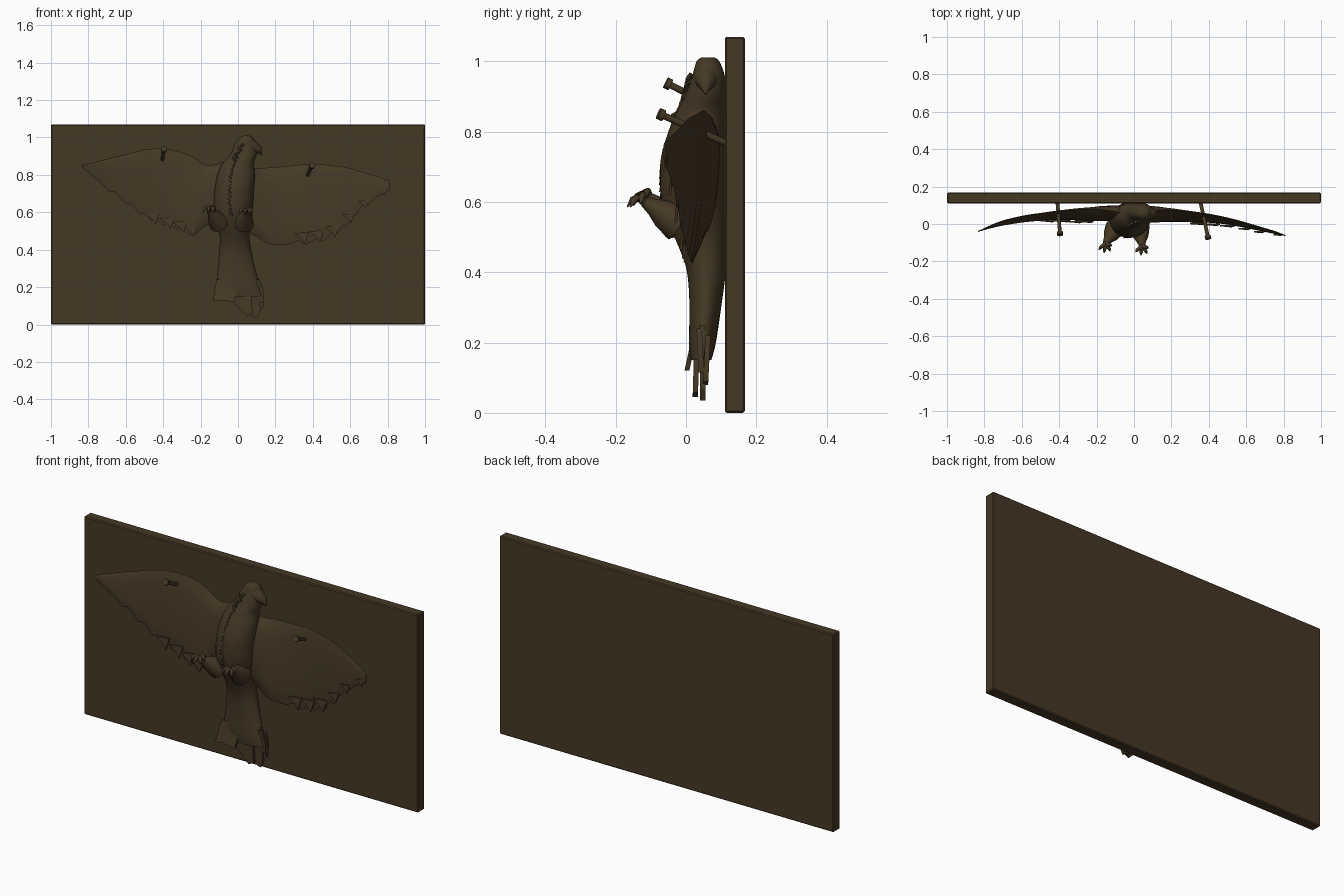
import bpy, bmesh, math, random
from mathutils import Vector

if "Cube" in bpy.data.objects:
    bpy.data.objects.remove(bpy.data.objects["Cube"])

random.seed(4)
bronze = bpy.data.materials.new("dark_bronze")
bronze.diffuse_color = (0.06, 0.04, 0.018, 1)
bronze.use_nodes = True
bronze.node_tree.nodes["Principled BSDF"].inputs["Base Color"].default_value = bronze.diffuse_color


def finish(name, bm, angle=40):
    bmesh.ops.recalc_face_normals(bm, faces=bm.faces)
    me = bpy.data.meshes.new(name)
    bm.to_mesh(me)
    bm.free()
    ob = bpy.data.objects.new(name, me)
    bpy.context.collection.objects.link(ob)
    me.materials.append(bronze)
    bpy.ops.object.select_all(action='DESELECT')
    ob.select_set(True)
    bpy.context.view_layer.objects.active = ob
    bpy.ops.object.shade_smooth_by_angle(angle=math.radians(angle))
    return ob


def add_loft(bm, rings):
    vs = [[bm.verts.new(p) for p in r] for r in rings]
    n = len(vs[0])
    for a, b in zip(vs, vs[1:]):
        for i in range(n):
            bm.faces.new((a[i], a[(i + 1) % n], b[(i + 1) % n], b[i]))
    bm.faces.new(vs[0])
    bm.faces.new(vs[-1])


def smooth_rows(rows, steps):
    """Catmull-Rom interpolation of rows of numbers."""
    out = []
    for i in range(len(rows) - 1):
        p = [rows[max(0, min(len(rows) - 1, i + k))] for k in (-1, 0, 1, 2)]
        for s in range(steps):
            t = s / steps
            out.append([0.5 * (2 * b + (c - a) * t + (2 * a - 5 * b + 4 * c - d) * t * t
                               + (3 * b - a - 3 * c + d) * t ** 3) for a, b, c, d in zip(*p)])
    return out + [list(rows[-1])]


def add_tube(bm, pts, n=10):
    """Tapered round tube through (x, y, z, radius) points."""
    ps = [Vector(p[:3]) for p in pts]
    rings = []
    for i, p in enumerate(ps):
        d = (ps[min(i + 1, len(ps) - 1)] - ps[max(i - 1, 0)]).normalized()
        u = d.cross(Vector((0.3, 0.1, 1))).normalized()
        v = d.cross(u)
        rings.append([p + pts[i][3] * (math.cos(a) * u + math.sin(a) * v)
                      for a in (2 * math.pi * k / n for k in range(n))])
    add_loft(bm, rings)


def add_plate(bm, outline, y0, y1, tilt=0.0):
    """Flat feather: (x, z) outline with thickness in y, leaning with z."""
    zt = max(p[1] for p in outline)
    add_loft(bm, [[(x, y + tilt * (zt - z), z) for x, z in outline] for y in (y0, y1)])


# Backing board
bm = bmesh.new()
bmesh.ops.create_cube(bm, size=1)
for v in bm.verts:
    v.co = Vector((v.co.x * 2, 0.139 + v.co.y * 0.057, 0.535 + v.co.z * 1.07))
bmesh.ops.bevel(bm, geom=bm.edges[:], offset=0.005, segments=1, affect='EDGES')
finish("backing_board", bm, 20)

# Body from head to tail: centre x, z, half width, front y, back y
body = smooth_rows([
    (.045, 1.012, .012, .045, .08), (.045, 1.0, .035, .03, .095), (.04, .96, .06, .018, .11),
    (.03, .91, .07, .0, .115), (.0, .86, .085, -.025, .115), (-.01, .80, .10, -.05, .115),
    (-.02, .72, .105, -.072, .115), (-.025, .62, .105, -.072, .115), (-.025, .55, .095, -.055, .115),
    (-.018, .47, .08, -.02, .115), (-.015, .40, .085, .003, .113), (-.008, .30, .10, .01, .10),
    (.0, .20, .12, .008, .085), (.0, .15, .13, .012, .072)], 4)
bm = bmesh.new()
add_loft(bm, [[(x + w * math.cos(a), (f + b) / 2 + (b - f) / 2 * math.sin(a), z)
               for a in (2 * math.pi * k / 32 for k in range(32))] for x, z, w, f, b in body])
finish("bird_body", bm)

# Hooked beak
bm = bmesh.new()
add_tube(bm, [(.06, .06, .955, .042), (.09, .057, .945, .032), (.115, .055, .932, .02), (.127, .055, .908, .003)], 12)
finish("beak", bm, 60)

# Wings: x, leading z, trailing z, leading y, trailing y, half thickness
left = [(-.05, .88, .50, .06, .05, .055), (-.16, .85, .53, .075, .035, .045), (-.24, .895, .48, .08, .02, .030),
        (-.33, .93, .52, .075, .025, .022), (-.42, .94, .548, .065, .025, .018), (-.50, .935, .585, .055, .02, .015),
        (-.60, .91, .655, .04, .01, .013), (-.72, .88, .745, .01, -.01, .010), (-.835, .852, .842, -.04, -.04, .003)]
right = [(.03, .85, .50, .05, .05, .055), (.10, .835, .47, .07, .03, .050), (.17, .84, .43, .075, .02, .035),
         (.25, .845, .43, .07, .015, .025), (.40, .86, .445, .05, .01, .018), (.50, .85, .475, .03, .0, .015),
         (.58, .84, .535, .01, -.015, .013), (.65, .82, .615, -.01, -.03, .010), (.75, .79, .685, -.04, -.05, .008),
         (.81, .768, .715, -.062, -.062, .003)]
for name, rows in (("left_wing", left), ("right_wing", right)):
    rings = []
    for i, (x, zt, zb, yt, yb, th) in enumerate(smooth_rows(rows, 4)):
        zb += .012 * ((i % 3) - 1) * min(1, max(0, (abs(x) - .2) * 8)) * (abs(x) < .72)
        ring = []
        for side in (-1, 1):
            for k in range(10):
                t = k / 10 if side < 0 else 1 - k / 10
                bulge = th * 1.7 * math.sqrt(t) * (1 - t) ** 0.6 if 0 < t < 1 else 0
                ring.append((x, min(yt + (yb - yt) * t + side * bulge, .113), zt + (zb - zt) * t))
        rings.append(ring)
    bm = bmesh.new()
    add_loft(bm, rings)
    finish(name, bm)

# Ragged feather ends along the trailing edges
bm = bmesh.new()
for x, z, y, s in ((-.46, .57, .015, 1), (-.38, .545, .015, 1), (-.31, .525, .01, 1), (-.25, .50, .01, .8),
                   (.34, .465, .0, 1), (.42, .475, -.005, 1), (.50, .50, -.012, 1), (.59, .57, -.028, .8),
                   (.67, .645, -.045, .7), (.77, .71, -.06, .6)):
    w, d = .04 * s, .035 * s
    add_plate(bm, [(x - w, z + d * .6), (x + w, z + d * .9), (x + w * .5, z - d), (x, z - d * .2)], y, y + .008, -.1)
finish("wing_feather_tips", bm, 20)

# Tail feathers
bm = bmesh.new()
add_plate(bm, [(-.115, .24), (-.135, .125), (-.085, .13), (-.02, .12), (.01, .24)], .022, .036, -.22)
add_plate(bm, [(-.05, .25), (-.03, .125), (.03, .065), (.05, .045), (.08, .06), (.06, .25)], .025, .04, -.03)
add_plate(bm, [(.02, .25), (.05, .06), (.075, .045), (.105, .035), (.12, .07), (.112, .25)], .04, .055, .0)
add_plate(bm, [(.06, .24), (.09, .13), (.14, .115), (.14, .17), (.115, .24)], .03, .045, .05)
add_plate(bm, [(.08, .22), (.11, .08), (.135, .09), (.14, .16), (.125, .22)], .055, .07, -.05)
finish("tail_feathers", bm, 20)

# Legs with curled claws
for name, hip, foot in (("left_leg", (-.10, -.02, .54), (-.152, -.105, .612)),
                        ("right_leg", (.03, -.02, .54), (.044, -.118, .602))):
    bm = bmesh.new()
    h, f = Vector(hip), Vector(foot)
    add_tube(bm, [(*h, .055), (*h.lerp(f, .45), .042), (*h.lerp(f, .75), .025), (*f, .016)], 14)
    for dx, dy, dz in ((-.028, -.022, .004), (-.006, -.034, .0), (.02, -.028, .0), (.026, -.008, .008)):
        m = f + Vector((dx * .6, dy * .6, dz + .012))
        e = f + Vector((dx, dy, dz + .006))
        add_tube(bm, [(*f, .013), (*m, .010), (*e, .009), (*(e + Vector((dx * .25, dy * .45, -.022))), .002)], 8)
    finish(name, bm, 60)

# Nails through the wings into the board
for name, head, base in (("left_nail", (-.395, -.058, .94), (-.41, .12, .85)),
                         ("right_nail", (.397, -.078, .852), (.355, .12, .765))):
    a, b = Vector(head), Vector(base)
    d = (b - a).normalized()
    bm = bmesh.new()
    add_tube(bm, [(*a, .017), (*(a + d * .016), .017)], 12)
    add_tube(bm, [(*(a + d * .012), .010), (*b, .010)], 12)
    finish(name, bm)

# Ruffled seam of small feathers down the breast
bm = bmesh.new()
for x, y, z in smooth_rows([(.02, .004, .95), (-.015, -.015, .88), (-.035, -.045, .80), (-.042, -.065, .73),
                            (-.045, -.070, .66), (-.035, -.066, .59)], 4):
    s = random.choice((-1, 1))
    add_tube(bm, [(x - s * .006, y + .012, z + .012, .010), (x, y, z, .006),
                  (x + s * .010, y - .006, z - .012, .001)], 6)
finish("breast_seam", bm)
